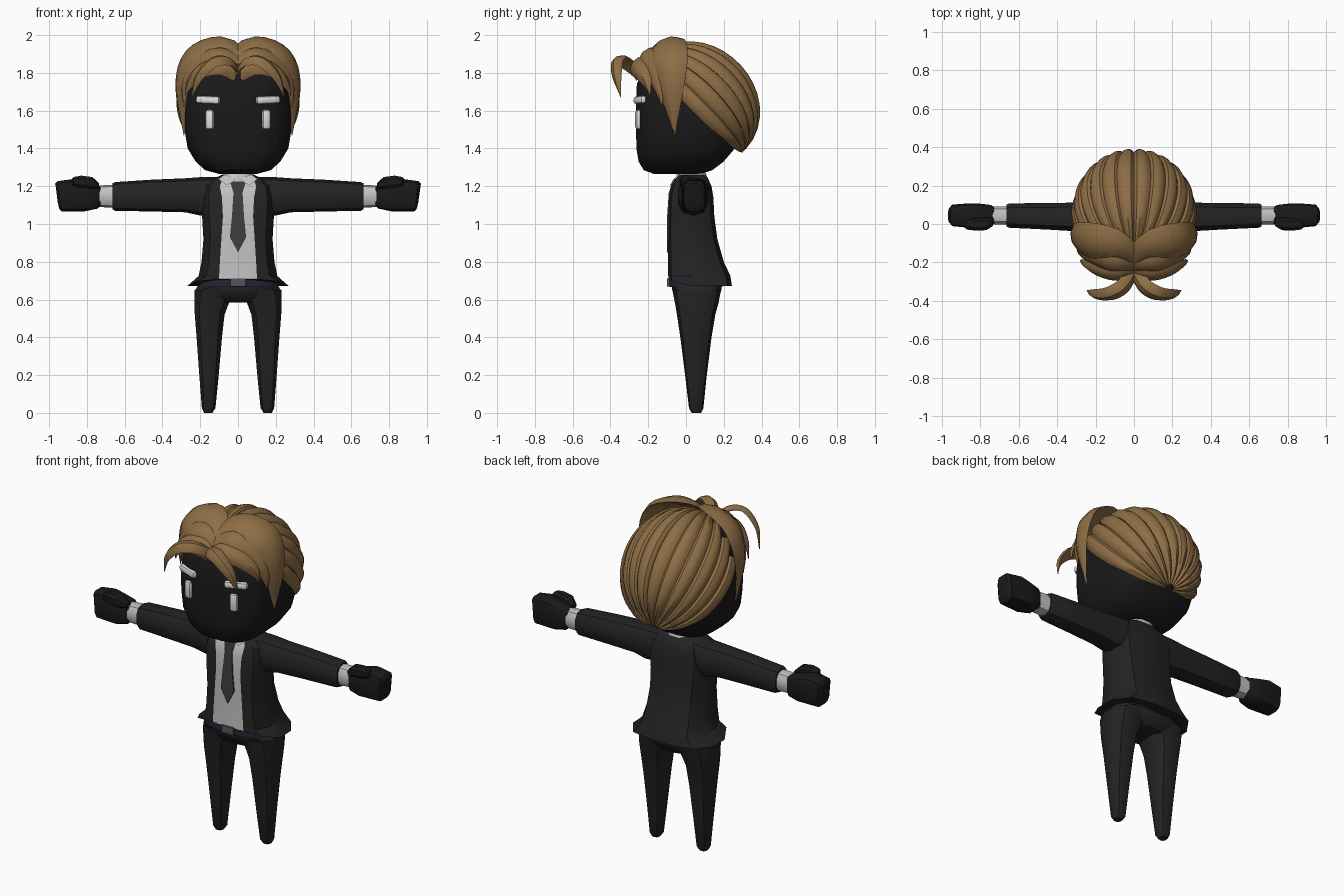
import bpy, bmesh, math
from mathutils import Vector, Matrix

if "Cube" in bpy.data.objects:
    bpy.data.objects.remove(bpy.data.objects["Cube"])


def material(name, r, g, b):
    m = bpy.data.materials.new(name)
    m.diffuse_color = (r, g, b, 1)
    m.use_nodes = True
    m.node_tree.nodes["Principled BSDF"].inputs["Base Color"].default_value = m.diffuse_color
    return m


SUIT = material("suit black", .017, .017, .017)
SKIN = material("skin black", .010, .010, .010)
SHIRT = material("shirt grey", .55, .55, .55)
TIE = material("tie grey", .045, .045, .045)
BELT = material("belt navy", .018, .017, .035)
BUCKLE = material("buckle grey", .09, .09, .09)
WHITE = material("eye white", .75, .75, .70)
HAIR = material("hair brown", .27, .155, .06)


def finish(name, bm, mats, mirror=False, angle=35):
    bmesh.ops.remove_doubles(bm, verts=bm.verts, dist=.0004)
    bmesh.ops.recalc_face_normals(bm, faces=bm.faces)
    me = bpy.data.meshes.new(name)
    bm.to_mesh(me)
    bm.free()
    ob = bpy.data.objects.new(name, me)
    bpy.context.collection.objects.link(ob)
    for m in mats:
        me.materials.append(m)
    if mirror:
        mod = ob.modifiers.new("mirror", 'MIRROR')
        mod.use_mirror_merge = False
    bpy.ops.object.select_all(action='DESELECT')
    ob.select_set(True)
    bpy.context.view_layer.objects.active = ob
    bpy.ops.object.shade_smooth_by_angle(angle=math.radians(angle))
    return ob


def loft(bm, rings, rule=None):
    """Skin closed rings and cap both ends; rule(ring, column) picks a material."""
    vs = [[bm.verts.new(p) for p in r] for r in rings]
    n = len(vs[0])
    for i in range(len(vs) - 1):
        for j in range(n):
            k = (j + 1) % n
            f = bm.faces.new((vs[i][j], vs[i][k], vs[i + 1][k], vs[i + 1][j]))
            f.material_index = rule(i, j) if rule else 0
    bm.faces.new(vs[0])
    bm.faces.new(vs[-1])


def section(axis, t, a0, a1, b0, b1, n=12, e=2.5, lean=0):
    """Superellipse across the x or z axis; a spans x (or y), b spans y (or z)."""
    pts = []
    for i in range(n):
        w = 2 * math.pi * (i + .5) / n
        c, s = math.cos(w), math.sin(w)
        a = (a0 + a1) / 2 + (a1 - a0) / 2 * math.copysign(abs(c) ** (2 / e), c)
        b = (b0 + b1) / 2 + (b1 - b0) / 2 * math.copysign(abs(s) ** (2 / e), s)
        pts.append((a, b, t) if axis == 'z' else (t + lean * s, a, b))
    return pts


def tube(name, axis, rows, mat, mirror=False, n=12, e=2.5):
    bm = bmesh.new()
    loft(bm, [section(axis, r[0], *r[1:5], n=n, e=e, lean=(r[5] if len(r) > 5 else 0))
              for r in rows])
    return finish(name, bm, [mat], mirror)


def stack(name, rows, mat, n=12, e=2.5):
    """Upright symmetric tube from rows of (z, half width, front y, back y)."""
    return tube(name, 'z', [(z, -w, w, f, b) for z, w, f, b in rows], mat, n=n, e=e)


# legs and hips
tube("leg", 'z', [(0, .135, .18, .03, .08), (.025, .118, .193, .016, .092),
                  (.2, .10, .207, -.005, .11), (.4, .082, .222, -.03, .135),
                  (.52, .068, .232, -.048, .155), (.58, .045, .235, -.058, .172),
                  (.65, .008, .234, -.072, .185)], SUIT, mirror=True, n=10)
stack("hips", [(.585, .10, -.035, .16), (.61, .20, -.06, .178),
               (.65, .232, -.076, .19), (.69, .205, -.08, .19)], SUIT, e=3)

# belt and buckle
stack("belt", [(.667, .208, -.09, .195), (.71, .20, -.09, .195)], BELT, n=16, e=3.2)
bm = bmesh.new()
bmesh.ops.create_cube(bm, size=1, matrix=Matrix.Translation((0, -.092, .69))
                      @ Matrix.Diagonal((.078, .018, .044, 1)))
finish("buckle", bm, [BUCKLE])

# jacket with an open front: z, half width, front y, back y, shirt half width
torso = [(.672, .268, -.093, .243, .102), (.725, .208, -.094, .235, .10),
         (.80, .193, -.094, .20, .096), (.92, .183, -.094, .166, .088),
         (1.04, .19, -.093, .15, .08), (1.14, .195, -.089, .145, .085),
         (1.20, .185, -.078, .135, .096), (1.245, .12, -.052, .115, .08),
         (1.262, .08, -.03, .10, .05)]
outline = [(.80, .05), (1, .33), (.99, .65), (.74, .93), (.28, 1)]
rings = []
for k, (z, w, f, b, s) in enumerate(torso):
    half = [(s, f, z + (.036 if k == 0 else 0))]
    for u, v in outline:
        rise = .034 * max(0, 1 - v / .2) if k == 0 else 0
        half.append((w * u, f + (b - f) * v, z + rise))
    rings.append(half + [(-x, y, zz) for x, y, zz in reversed(half)])
last = len(rings[0]) - 1
bm = bmesh.new()
loft(bm, rings, lambda i, j: 1 if j == last else 0)
finish("jacket", bm, [SUIT, SHIRT])


def front_y(z):
    for a, b in zip(torso, torso[1:]):
        if z <= b[0]:
            return a[2] + (b[2] - a[2]) * (z - a[0]) / (b[0] - a[0])
    return torso[-1][2]


def plate(name, pts, mat, mirror=False, lift=.007):
    bm = bmesh.new()
    loft(bm, [[(x, front_y(z) - d, z) for x, z in pts] for d in (-.001, lift)])
    finish(name, bm, [mat], mirror)


# tie, collar and neck
tie = [(.042, 1.225), (.024, 1.165), (.032, 1.04), (.043, .93)]
plate("tie", tie + [(0, .85)] + [(-x, z) for x, z in reversed(tie)], TIE)
plate("collar_flap", [(.012, 1.235), (.06, 1.205), (.105, 1.238), (.07, 1.262)],
      SHIRT, mirror=True, lift=.009)
stack("collar", [(1.22, .092, -.06, .112), (1.26, .086, -.052, .11),
                 (1.28, .075, -.04, .102)], SHIRT)
stack("neck", [(1.2, .06, -.03, .09), (1.33, .06, -.03, .09)], SKIN)

# arms, cuffs, hands and thumbs
tube("sleeve", 'x', [(.10, -.045, .125, 1.06, 1.248), (.20, -.045, .122, 1.045, 1.248),
                     (.28, -.042, .115, 1.062, 1.242), (.45, -.032, .112, 1.066, 1.235),
                     (.65, -.022, .11, 1.07, 1.222), (.665, -.015, .103, 1.078, 1.215)],
     SUIT, mirror=True, n=10)
tube("cuff", 'x', [(.65, -.004, .094, 1.086, 1.208), (.738, -.004, .094, 1.09, 1.204)],
     SHIRT, mirror=True, n=10)
tube("hand", 'x', [(.725, .004, .086, 1.098, 1.196), (.745, -.012, .10, 1.08, 1.21),
                   (.81, -.022, .108, 1.066, 1.225), (.87, -.02, .108, 1.066, 1.24),
                   (.945, -.012, .102, 1.066, 1.228, .012),
                   (.957, .005, .085, 1.078, 1.215, .012)], SKIN, mirror=True, n=12, e=4)
tube("thumb", 'x', [(.735, -.012, .03, 1.185, 1.215), (.77, -.034, .035, 1.185, 1.25),
                    (.83, -.036, .03, 1.19, 1.258), (.87, -.03, .02, 1.20, 1.25),
                    (.88, -.02, .01, 1.21, 1.24)], SKIN, mirror=True, n=8, e=3)

# head
stack("head", [(1.265, .10, -.17, .08), (1.285, .175, -.225, .14), (1.33, .225, -.252, .20),
               (1.40, .268, -.264, .26), (1.50, .285, -.266, .29), (1.62, .29, -.266, .30),
               (1.74, .27, -.262, .29), (1.80, .24, -.235, .25), (1.86, .17, -.16, .20),
               (1.90, .08, -.05, .12)], SKIN, n=24, e=3)


# brows and eyes
def face_bar(name, loc, size, yaw, roll):
    bm = bmesh.new()
    bmesh.ops.create_cube(bm, size=1, matrix=Matrix.Translation(loc)
                          @ Matrix.Rotation(yaw, 4, 'Z') @ Matrix.Rotation(roll, 4, 'Y')
                          @ Matrix.Diagonal((*size, 1)))
    bmesh.ops.bevel(bm, geom=bm.edges[:], offset=.013, segments=2, affect='EDGES', profile=.5)
    finish(name, bm, [WHITE], mirror=True)


face_bar("brow", (.158, -.244, 1.657), (.132, .034, .040), .33, -.04)
face_bar("eye", (.149, -.25, 1.553), (.044, .034, .104), .25, 0)

# back hair: overlapping strands from the forehead to the nape
C = Vector((0, .05, 1.625))
NAPE, UP, SIDE = Vector((0, .7071, -.7071)), Vector((0, .7071, .7071)), Vector((1, 0, 0))
STRANDS, STEPS = 12, 16
step = math.radians(190) / STRANDS
bm = bmesh.new()
for k in range(STRANDS):
    mid = (k + .5 - STRANDS / 2) * step
    end = 115 + 55 * max(0, math.cos(mid))
    rings = []
    for i in range(STEPS + 1):
        th = math.radians(5 + (end - 5) * i / STEPS)
        r = .325 + .02 * math.cos(2 * th)
        ring = []
        for u, h in ((-1, -.014), (-.55, .012), (0, .021), (.55, .016), (1, 0), (0, -.03)):
            ph = mid + math.copysign(1, mid) * u * step * .56
            d = NAPE * math.cos(th) + (UP * math.cos(ph) + SIDE * math.sin(ph)) * math.sin(th)
            ring.append(C + d * (r + h * math.sin(th) ** .5))
        rings.append(ring)
    loft(bm, rings)
finish("back_hair", bm, [HAIR])


# front locks: tapered leaf-shaped sweeps
def spline(vals, t):
    i = min(int(t), len(vals) - 2)
    f = t - i
    p = [vals[max(0, min(len(vals) - 1, i + o))] for o in (-1, 0, 1, 2)]
    return (p[1] * 2 + (p[2] - p[0]) * f + (p[0] * 2 - p[1] * 5 + p[2] * 4 - p[3]) * f ** 2
            + (p[1] * 3 - p[0] - p[2] * 3 + p[3]) * f ** 3) * .5


def lock(name, path, widths, thick, centre, steps=16):
    path = [Vector(p) for p in path]
    rings, top = [], len(path) - 1
    for i in range(steps + 1):
        t = top * i / steps
        p = spline(path, t)
        w = max(.0015, spline(widths, t))
        tan = (spline(path, min(top, t + .05)) - spline(path, max(0, t - .05))).normalized()
        across = tan.cross(p - Vector(centre)).normalized()
        out = across.cross(tan)
        h = thick * min(1, w / max(widths) + .1)
        rings.append([p + across * w * u + out * h * v for u, v in
                      ((-1, -.7), (-.6, .5), (0, 1), (.6, .5), (1, -.7), (0, -.5))])
    bm = bmesh.new()
    loft(bm, rings)
    finish(name, bm, [HAIR], mirror=True)


lock("side_lock", [(.0, -.20, 1.88), (.11, -.12, 1.95), (.25, -.10, 1.89),
                   (.305, -.085, 1.72), (.285, -.06, 1.47)],
     [.06, .10, .11, .075, 0], .028, C)
lock("temple_lock", [(.0, -.22, 1.85), (.10, -.215, 1.895), (.20, -.18, 1.86),
                     (.275, -.15, 1.75), (.288, -.13, 1.62)],
     [.06, .07, .07, .045, 0], .022, C)
lock("forehead_lock", [(.0, -.25, 1.80), (.08, -.268, 1.845), (.18, -.25, 1.825),
                       (.25, -.215, 1.76), (.28, -.19, 1.68)],
     [.05, .06, .05, .035, 0], .02, C)
lock("front_curl", [(.0, -.24, 1.80), (.05, -.325, 1.865), (.13, -.37, 1.862),
                    (.21, -.37, 1.78), (.245, -.345, 1.67)],
     [.04, .045, .042, .03, 0], .018, (.1, -.2, 1.6))
